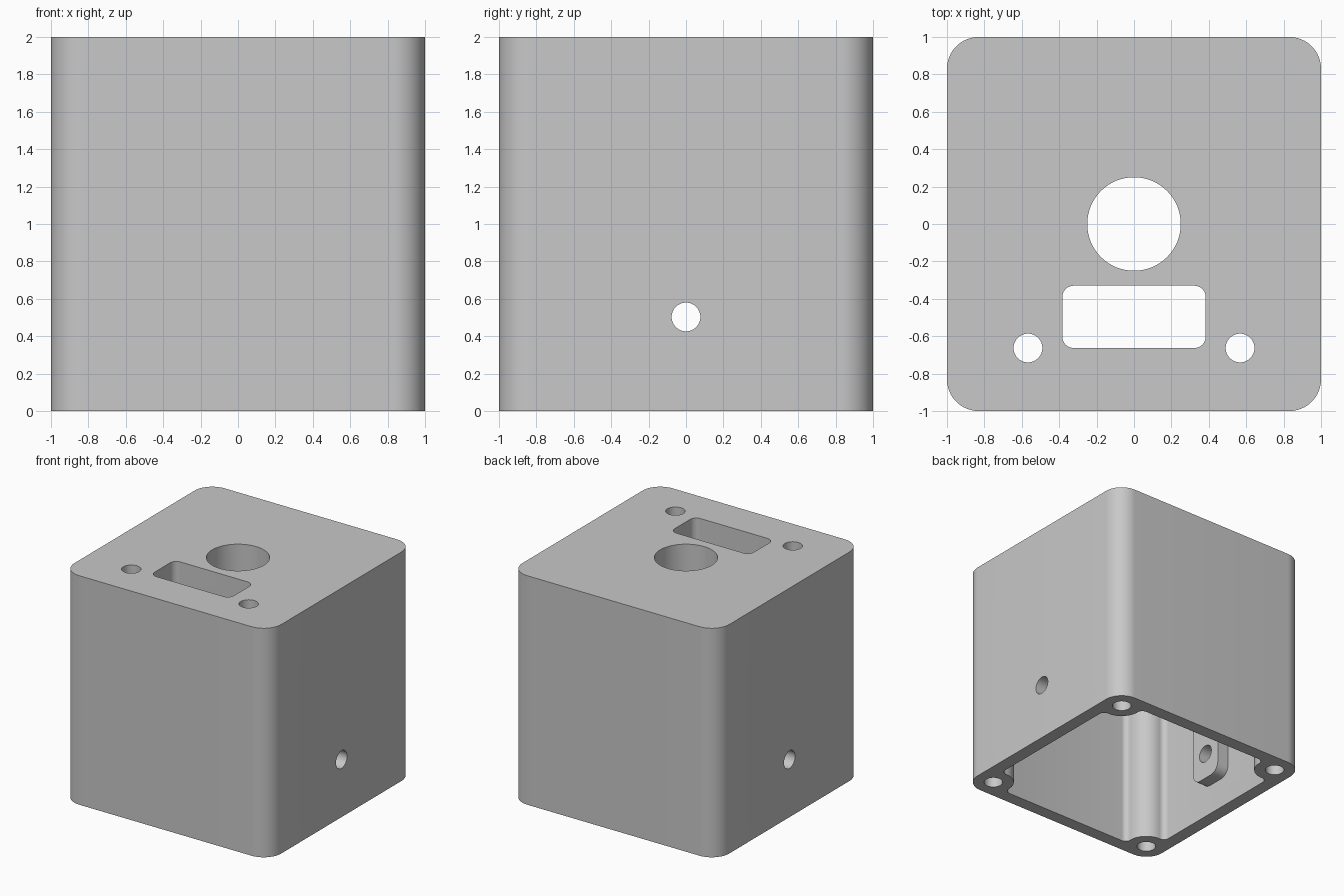
import bpy, bmesh, math

if "Cube" in bpy.data.objects:
    bpy.data.objects.remove(bpy.data.objects["Cube"])

grey = bpy.data.materials.new("light_grey")
grey.diffuse_color = (0.58, 0.58, 0.58, 1)
grey.use_nodes = True
grey.node_tree.nodes["Principled BSDF"].inputs["Base Color"].default_value = grey.diffuse_color


def arc(cx, cy, r, a0, a1, n):
    """Points on an arc, angles in degrees."""
    return [(cx + r * math.cos(math.radians(a0 + (a1 - a0) * i / n)),
             cy + r * math.sin(math.radians(a0 + (a1 - a0) * i / n))) for i in range(n + 1)]


def circle(cx, cy, r, n=48):
    return arc(cx, cy, r, 0, 360, n)[:-1]


def rounded_rect(x0, x1, y0, y1, r, n=12):
    pts = []
    for cx, cy, a in ((x1 - r, y1 - r, 0), (x0 + r, y1 - r, 90),
                      (x0 + r, y0 + r, 180), (x1 - r, y0 + r, 270)):
        pts += arc(cx, cy, r, a, a + 90, n)
    return pts


def prism(name, pts, lo, hi, axis="z", round_at=None):
    """Extrude a closed outline along z or x, optionally rounding one end's rim."""
    bm = bmesh.new()
    put = (lambda a, b, h: (a, b, h)) if axis == "z" else (lambda a, b, h: (h, a, b))
    bottom = [bm.verts.new(put(a, b, lo)) for a, b in pts]
    top = [bm.verts.new(put(a, b, hi)) for a, b in pts]
    bm.faces.new(bottom[::-1])
    bm.faces.new(top)
    n = len(pts)
    for i in range(n):
        j = (i + 1) % n
        bm.faces.new((bottom[i], bottom[j], top[j], top[i]))
    if round_at is not None:
        rim = [e for e in bm.edges if all(abs(v.co.x - round_at) < 1e-5 for v in e.verts)]
        bmesh.ops.bevel(bm, geom=rim, offset=0.04, segments=5, profile=0.5, affect='EDGES')
    bmesh.ops.recalc_face_normals(bm, faces=bm.faces)
    me = bpy.data.meshes.new(name)
    bm.to_mesh(me)
    bm.free()
    me.materials.append(grey)
    ob = bpy.data.objects.new(name, me)
    bpy.context.collection.objects.link(ob)
    return ob


# Outer block
housing = prism("housing", rounded_rect(-1, 1, -1, 1, 0.17, 16), 0, 2)


def combine(tool, operation):
    tool.hide_render = True
    mod = housing.modifiers.new(tool.name, 'BOOLEAN')
    mod.operation = operation
    mod.solver = 'EXACT'
    mod.object = tool
    bpy.context.view_layer.objects.active = housing
    bpy.ops.object.modifier_apply(modifier=mod.name)
    bpy.data.objects.remove(tool)


# Cavity open at the bottom, flowing around four corner screw posts
WALL, POST, R, F = 0.885, 0.83, 0.17, 0.05
near = WALL - F
far = POST - math.sqrt((R + F) ** 2 - (near - POST) ** 2)
lean = math.degrees(math.asin((near - POST) / (R + F)))
corner = arc(near, far, F, 0, 90 + lean, 8)
corner += arc(POST, POST, R, 270 + lean, 180 - lean, 20)[1:-1]
corner += arc(far, near, F, -lean, 90, 8)
outline = []
for k in range(4):
    c, s = (1, 0, -1, 0)[k], (0, 1, 0, -1)[k]
    outline += [(c * x - s * y, s * x + c * y) for x, y in corner]
combine(prism("cavity", outline, -0.2, 1.75), 'DIFFERENCE')

# Rounded pads inside both side walls, around the cross holes
pad = rounded_rect(-0.16, 0.16, 0.27, 1.85, 0.09)
combine(prism("right_pad", pad, 0.775, 0.94, "x", 0.775), 'UNION')
combine(prism("left_pad", pad, -0.94, -0.775, "x", -0.775), 'UNION')

# Top openings: large round hole, rounded slot, two screw holes
combine(prism("round_opening", circle(0, 0, 0.25, 64), 1.5, 2.2), 'DIFFERENCE')
combine(prism("slot", rounded_rect(-0.383, 0.383, -0.663, -0.33, 0.06), 1.5, 2.2), 'DIFFERENCE')
for sx in (-1, 1):
    combine(prism("top_hole", circle(sx * 0.567, -0.663, 0.077), 1.5, 2.2), 'DIFFERENCE')
    # Cross hole through each side wall
    lo, hi = sorted((sx * 0.6, sx * 1.2))
    combine(prism("side_hole", circle(0, 0.503, 0.077), lo, hi, "x"), 'DIFFERENCE')
    # Blind screw holes in the corner posts
    for sy in (-1, 1):
        combine(prism("post_hole", circle(sx * POST, sy * POST, 0.077), -0.2, 0.75), 'DIFFERENCE')

bpy.ops.object.select_all(action='DESELECT')
housing.select_set(True)
bpy.context.view_layer.objects.active = housing
bpy.ops.object.shade_smooth_by_angle(angle=math.radians(30))
